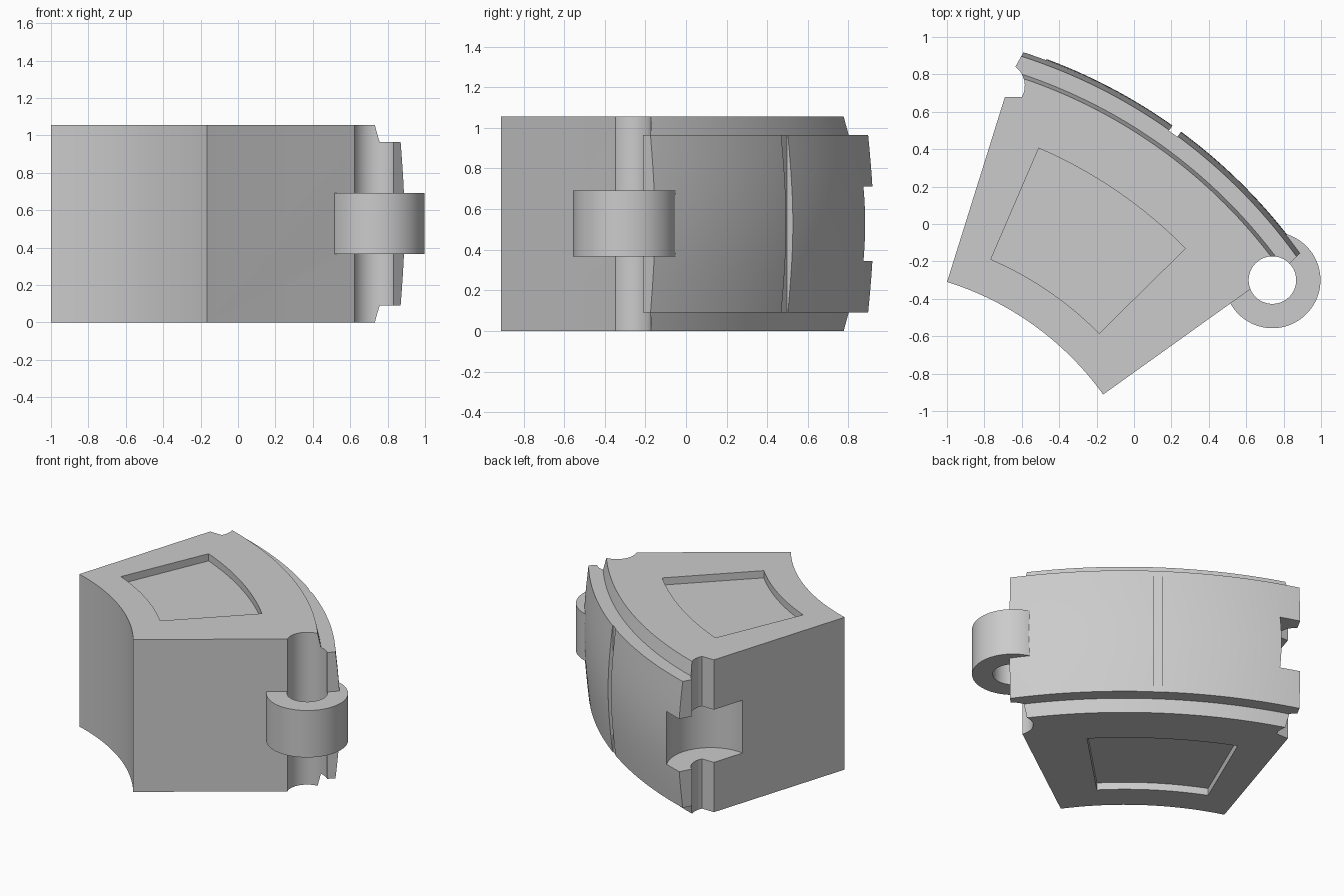
import bpy, bmesh
from math import sin, cos, radians, pi

if "Cube" in bpy.data.objects:
    bpy.data.objects.remove(bpy.data.objects["Cube"])

CX, CY = -1.487, -1.865      # centre of the curved segment
TOP = 1.055
PIN = (0.74, -0.30)          # hinge axis
SOCKET = (-0.71, 0.74)       # matching socket axis

grey = bpy.data.materials.new("light_grey")
grey.use_nodes = True
grey.diffuse_color = (0.6, 0.6, 0.6, 1)
grey.node_tree.nodes["Principled BSDF"].inputs["Base Color"].default_value = (0.6, 0.6, 0.6, 1)


def arc(r, a0, a1, n, c=(CX, CY)):
    angles = [radians(a0 + (a1 - a0) * i / n) for i in range(n + 1)]
    return [(c[0] + r * cos(a), c[1] + r * sin(a)) for a in angles]


def circle(r, c, n=64):
    return arc(r, 0, 360, n, c)[:-1]


def finish(bm, name):
    bmesh.ops.recalc_face_normals(bm, faces=bm.faces)
    mesh = bpy.data.meshes.new(name)
    bm.to_mesh(mesh)
    bm.free()
    mesh.materials.append(grey)
    ob = bpy.data.objects.new(name, mesh)
    bpy.context.collection.objects.link(ob)
    return ob


def prism(name, pts, z0, z1):
    bm = bmesh.new()
    face = bm.faces.new([bm.verts.new((x, y, z0)) for x, y in pts])
    ext = bmesh.ops.extrude_face_region(bm, geom=[face])["geom"]
    moved = [v for v in ext if isinstance(v, bmesh.types.BMVert)]
    bmesh.ops.translate(bm, vec=(0, 0, z1 - z0), verts=moved)
    return finish(bm, name)


def sweep(name, section, a0, a1, n):
    """Sweep a radius/height section around the segment centre."""
    bm = bmesh.new()
    rings = []
    for i in range(n + 1):
        a = radians(a0 + (a1 - a0) * i / n)
        rings.append([bm.verts.new((CX + r * cos(a), CY + r * sin(a), z)) for r, z in section])
    m = len(section)
    for p, q in zip(rings, rings[1:]):
        for j in range(m):
            k = (j + 1) % m
            bm.faces.new((p[j], p[k], q[k], q[j]))
    bm.faces.new(rings[0])
    bm.faces.new(rings[-1])
    return finish(bm, name)


def combine(ob, tool, operation):
    bpy.context.view_layer.objects.active = ob
    mod = ob.modifiers.new("shape", "BOOLEAN")
    mod.operation, mod.object, mod.solver = operation, tool, "EXACT"
    bpy.ops.object.modifier_apply(modifier=mod.name)
    bpy.data.objects.remove(tool)


# Curved block with the bulging outer plate
LOW, HIGH = 0.09, 0.965
section = [(1.5, 0), (2.79, 0), (2.81, LOW)]
for i in range(13):
    t = i / 12
    section.append((2.90 + 0.03 * sin(pi * t), LOW + (HIGH - LOW) * t))
section += [(2.81, HIGH), (2.79, TOP), (1.5, TOP)]
body = sweep("segment_body", section, 30, 80, 60)

# Plan outline trims the ends and the inner curve
plan = arc(1.63, 35.8, 72.6, 32)
plan += [(-0.69, 0.68)] + arc(0.126, -28.6, 53, 16, SOCKET)
plan += [(-0.59, 0.92), (-0.50, 1.08)]
plan += arc(3.3, 70, 38, 8)
plan += [(0.99, -0.06), (0.89, -0.154), (0.83, -0.215), (0.62, -0.35)]
combine(body, prism("plan", plan, -0.2, TOP + 0.2), "INTERSECT")

# Hinge barrel and its flap behind the plate
B0, B1 = 0.367, 0.692
combine(body, prism("barrel", circle(0.257, PIN, 96), B0, B1), "UNION")
flap = [(0.994, -0.30), (0.962, -0.249), (0.922, -0.19), (0.90, -0.208), (0.892, -0.20),
        (0.91, -0.176), (0.892, -0.157), (0.80, -0.16), (0.78, -0.30)]
combine(body, prism("flap", flap, B0, B1), "UNION")
combine(body, prism("pin_hole", circle(0.127, PIN), -0.2, TOP + 0.2), "DIFFERENCE")

# Socket recess for the neighbouring barrel
combine(body, prism("recess", circle(0.28, SOCKET, 96), 0.345, 0.71), "DIFFERENCE")

# Shallow pockets in the top and bottom
pocket = arc(1.825, 44.55, 66.7, 24) + arc(2.472, 66.7, 44.55, 24)
DEPTH = 0.05
for z0, z1 in ((TOP - DEPTH, TOP + 0.1), (-0.1, DEPTH)):
    combine(body, prism("pocket", pocket, z0, z1), "DIFFERENCE")

# Fine vertical groove in the middle of the plate
groove = arc(2.896, 53.6, 54.7, 2) + arc(3.1, 54.7, 53.6, 2)
combine(body, prism("groove", groove, LOW - 0.05, HIGH + 0.05), "DIFFERENCE")

bpy.ops.object.select_all(action="DESELECT")
body.select_set(True)
bpy.context.view_layer.objects.active = body
bpy.ops.object.shade_smooth_by_angle(angle=radians(25))
